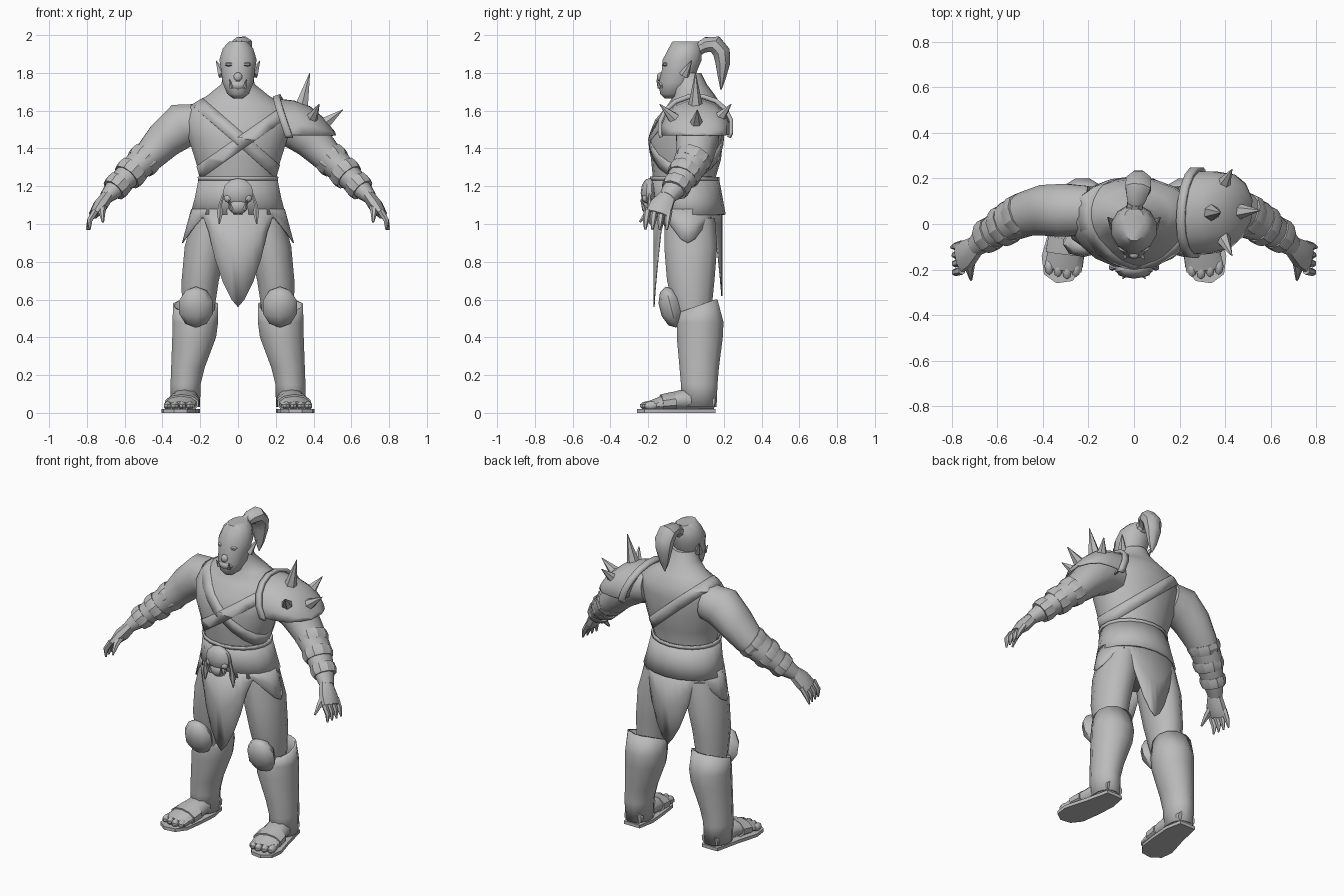
import bpy, bmesh, math
from mathutils import Vector, Matrix

cube = bpy.data.objects.get("Cube")
if cube:
    bpy.data.objects.remove(cube)

grey = bpy.data.materials.new("plain_grey")
grey.use_nodes = True
grey.diffuse_color = (0.5, 0.5, 0.5, 1)
grey.node_tree.nodes["Principled BSDF"].inputs["Base Color"].default_value = (0.5, 0.5, 0.5, 1)
UP = Vector((0, 0, 1))
SIDES = (("left", 1), ("right", -1))


def finish(name, bm, side=1, thick=0, angle=40):
    """Turn a bmesh into a shaded object, flipped in x for the right side."""
    for v in bm.verts:
        v.co.x *= side
    bmesh.ops.recalc_face_normals(bm, faces=bm.faces)
    mesh = bpy.data.meshes.new(name)
    bm.to_mesh(mesh)
    bm.free()
    mesh.materials.append(grey)
    ob = bpy.data.objects.new(name, mesh)
    bpy.context.collection.objects.link(ob)
    if thick:
        mod = ob.modifiers.new("thickness", "SOLIDIFY")
        mod.thickness = thick
    bpy.ops.object.select_all(action="DESELECT")
    ob.select_set(True)
    bpy.context.view_layer.objects.active = ob
    bpy.ops.object.shade_smooth_by_angle(angle=math.radians(angle))
    return ob


def loft(sections, n=14, normal=None, ref=(0, 1, 0), caps=True):
    """Skin elliptical rings given as x, y, z, across radius, depth radius."""
    bm = bmesh.new()
    pts = [Vector(s[:3]) for s in sections]
    rings = []
    for i, s in enumerate(sections):
        t = normal or pts[min(i + 1, len(pts) - 1)] - pts[max(i - 1, 0)]
        t = Vector(t).normalized()
        u = Vector(ref)
        u = (u - t * u.dot(t)).normalized()
        v = t.cross(u)
        angles = [2 * math.pi * (k + 0.5) / n for k in range(n)]
        rings.append([bm.verts.new(pts[i] + v * s[3] * math.cos(a) + u * s[4] * math.sin(a))
                      for a in angles])
    for r, q in zip(rings, rings[1:]):
        for k in range(n):
            bm.faces.new((r[k], r[(k + 1) % n], q[(k + 1) % n], q[k]))
    if caps:
        bm.faces.new(rings[0])
        bm.faces.new(rings[-1])
    return bm


def cut(bm, co, no):
    geom = bm.verts[:] + bm.edges[:] + bm.faces[:]
    bmesh.ops.bisect_plane(bm, geom=geom, plane_co=co, plane_no=no, clear_outer=True)


def ball(name, co, size, side=1, tilt=0, seg=10):
    bm = bmesh.new()
    m = Matrix.Translation(co) @ Matrix.Rotation(tilt, 4, "X") @ Matrix.Diagonal((*size, 1))
    bmesh.ops.create_uvsphere(bm, u_segments=seg, v_segments=seg // 2 + 1, radius=1, matrix=m)
    return finish(name, bm, side)


def spike(name, base, tip, r, side=1, n=6):
    ref = (0, 1, 0) if abs(tip[1] - base[1]) < 0.08 else (1, 0, 0)
    return finish(name, loft([(*base, r, r), (*tip, 0.002, 0.002)], n, ref=ref), side, angle=20)


# Torso and neck
body = [(0, .03, .92, .15, .11), (0, .03, 1.0, .22, .15), (0, .01, 1.1, .225, .16),
        (0, -.01, 1.24, .2, .165), (0, 0, 1.34, .23, .185), (0, 0, 1.45, .265, .197),
        (0, .02, 1.55, .285, .185), (0, .045, 1.62, .265, .15), (0, .045, 1.68, .165, .11),
        (0, .02, 1.74, .09, .09), (0, 0, 1.8, .075, .08)]
finish("torso", loft(body, 18, UP), angle=60)

# Crossed chest straps cut from a slightly larger shell of the torso
for name, lean, height, front_only in (("long_strap", .87, 1.46, False), ("short_strap", -.7, 1.42, True)):
    shell = loft([(x, y, z, a + .004, b + .004) for x, y, z, a, b in body[3:9]], 18, UP, caps=False)
    no = Vector((lean, 0, 1)).normalized()
    mid = Vector((0, 0, height))
    cut(shell, mid + no * .033, no)
    cut(shell, mid - no * .033, -no)
    if front_only:
        cut(shell, (0, -.02, 0), (0, 1, 0))
    finish(name, shell, thick=.006)

# Wide belt with a raised upper rim
finish("belt", loft([(0, .018, 1.05, .256, .192), (0, .01, 1.14, .232, .184),
                     (0, -.005, 1.24, .212, .18)], 18, UP, caps=False), thick=.012)
finish("belt_rim", loft([(0, -.005, 1.23, .215, .182), (0, -.007, 1.25, .217, .184)],
                        18, UP, caps=False), thick=.012)

# Skirt: front and back cloths and hip flaps share one scalloped hem
hem = [(0, .56), (8, .6), (18, .69), (28, .82), (37, .96), (47, 1.04), (60, .99),
       (78, .92), (90, .9), (102, .92), (120, .99), (133, 1.04), (143, .96),
       (152, .85), (162, .73), (172, .65), (180, .62)]
hem = hem + [(360 - a, z) for a, z in hem[-2:0:-1]]
bm = bmesh.new()
rows = []
for a, z in hem:
    p = Vector((math.sin(math.radians(a)), -math.cos(math.radians(a)), 0))
    rows.append([bm.verts.new((p.x * (.248 + .27 * p.x ** 2 * k * (1.08 - z)), p.y * .182 + .01,
                               1.08 + (z - 1.08) * k)) for k in (0, .5, 1)])
for r, q in zip(rows, rows[1:] + rows[:1]):
    for k in range(2):
        bm.faces.new((r[k], q[k], q[k + 1], r[k + 1]))
finish("skirt_cloth", bm, thick=.006)

# Skull buckle with horns and tassels
ball("buckle_skull", (0, -.195, 1.165), (.085, .045, .078))
ball("buckle_jaw", (0, -.2, 1.095), (.055, .035, .045))
for side, s in SIDES:
    ball(side + "_buckle_cheek", (.05, -.212, 1.135), (.025, .02, .022), s, seg=8)
    spike(side + "_buckle_tusk", (.035, -.22, 1.075), (.05, -.24, 1.13), .012, s)
    finish(side + "_tassel", loft([(.075, -.19, 1.16, .008, .008), (.095, -.195, 1.1, .01, .01),
                                   (.095, -.19, 1.06, .018, .016), (.1, -.19, 1.0, .004, .004)], 6), s)

# Head
finish("head", loft([(0, -.085, 1.665, .025, .03), (0, -.07, 1.69, .06, .07),
                     (0, -.05, 1.75, .085, .097), (0, -.035, 1.81, .092, .097),
                     (0, -.02, 1.87, .102, .107), (0, -.005, 1.93, .083, .09),
                     (0, 0, 1.965, .05, .075)], 12, UP), angle=50)
ball("muzzle", (0, -.118, 1.735), (.05, .035, .03))
ball("nose", (0, -.135, 1.778), (.024, .02, .025), seg=8)
for side, s in SIDES:
    ball(side + "_brow", (.036, -.103, 1.845), (.036, .022, .013), s, seg=8)
    spike(side + "_tusk", (.035, -.14, 1.722), (.045, -.155, 1.765), .011, s)
    spike(side + "_ear", (.08, -.01, 1.79), (.116, .03, 1.865), .028, s)

# Topknot
finish("hair_tie", loft([(0, .045, 1.915, .04, .04), (.005, .095, 1.945, .036, .036)], 8, ref=(1, 0, 0)))
finish("ponytail", loft([(0, .065, 1.925, .03, .025), (.01, .11, 1.95, .043, .045),
                         (.018, .155, 1.95, .05, .06), (.02, .188, 1.91, .05, .06),
                         (.02, .195, 1.85, .042, .05), (.02, .19, 1.77, .022, .03),
                         (.02, .185, 1.71, .003, .003)], 8, ref=(1, 0, 0)))

arm = [(.2, .06, 1.53, .11, .11), (.3, .06, 1.52, .125, .12), (.39, .06, 1.445, .105, .115),
       (.47, .045, 1.36, .086, .1), (.55, .01, 1.29, .078, .09),
       (.64, -.05, 1.2, .06, .068), (.7, -.1, 1.14, .036, .045)]
boot = [(.278, .07, .03, .08, .095), (.278, .07, .15, .082, .1), (.265, .07, .24, .092, .108),
        (.232, .073, .4, .12, .126), (.226, .075, .48, .125, .128), (.225, .07, .6, .122, .1)]
for side, s in SIDES:
    # Arm, wrapped bracer bands and hand
    finish(side + "_arm", loft(arm, 12), s, angle=60)
    for i, (k, r) in enumerate(((0, .094), (.5, .088), (1, .074))):
        c = Vector((.5, .035, 1.335)).lerp(Vector((.64, -.05, 1.2)), k)
        d = Vector((.12, -.08, -.13)).normalized() * .03
        finish(f"{side}_bracer_band_{i}", loft([(*(c - d), r * .97, r * 1.03), (*c, r, r * 1.08),
               (*(c + d), r * .9, r * .97)], 10, d), s, angle=25)
    finish(side + "_hand", loft([(.69, -.095, 1.15, .035, .045), (.73, -.13, 1.095, .04, .065),
                                 (.765, -.15, 1.05, .025, .068)], 8), s)
    for i in range(4):
        y = -.09 - .038 * i
        finish(f"{side}_finger_{i}", loft([(.755, y, 1.07, .018, .019), (.785, y - .008, 1.02, .016, .017),
               (.802 - .006 * i, y - .012, .97, .005, .006)], 6), s)
    finish(side + "_thumb", loft([(.715, -.15, 1.1, .022, .022), (.72, -.205, 1.06, .018, .018),
                                  (.715, -.245, 1.01, .006, .006)], 6, ref=(1, 0, 0)), s)

    # Thigh, knee pad and boot
    finish(side + "_thigh", loft([(.215, .05, .42, .075, .08), (.21, .035, .56, .09, .105),
           (.2, .025, .7, .102, .13), (.172, .025, .88, .114, .145), (.14, .02, 1.03, .105, .138)],
           12, UP), s, angle=60)
    ball(side + "_knee_pad", (.222, -.08, .56), (.095, .062, .112), s, tilt=.25, seg=8)
    shaft = loft(boot, 12, UP, caps=False)
    cut(shaft, (0, .07, .57), (0, -.35, 1))
    finish(side + "_boot", shaft, s, thick=.012, angle=50)

    # Foot, sole and toes
    finish(side + "_foot", loft([(.272, .15, .055, .06, .045), (.28, 0, .07, .075, .06),
                                 (.295, -.1, .055, .085, .045), (.31, -.2, .035, .085, .025)],
                                10, ref=UP), s, angle=50)
    sole = bmesh.new()
    outline = ((.22, .155), (.33, .155), (.365, .0), (.405, -.14), (.395, -.22), (.34, -.26),
               (.27, -.25), (.225, -.19), (.21, -.08), (.2, .05))
    base = sole.faces.new([sole.verts.new((x, y, 0)) for x, y in outline])
    top = bmesh.ops.extrude_face_region(sole, geom=[base])["geom"]
    for v in top:
        if isinstance(v, bmesh.types.BMVert):
            v.co.z = .02
    finish(side + "_sole", sole, s)
    for i in range(4):
        ball(f"{side}_toe_{i}", (.255 + .039 * i, -.205 + .01 * abs(i - 1), .038),
             (.022, .04, .024), s, seg=8)
    finish(side + "_foot_strap", loft([(.29, -.06, .058, .09, .055), (.298, -.13, .05, .094, .048)],
                                      10, ref=UP), s)

# Spiked shoulder plate on the left, its rim leaning towards the neck
slope = Vector((.94, -.06, .33))
dome = loft([(.265, .05, 1.505, .17, .185), (.35, .05, 1.5, .165, .183), (.425, .055, 1.495, .138, .165),
             (.48, .06, 1.48, .09, .12), (.515, .06, 1.475, .02, .05)], 16, slope)
cut(dome, (0, 0, 1.47), (0, 0, -1))
finish("shoulder_plate", dome, thick=.01, angle=50)
rim = loft([(.247, .052, 1.505, .185, .2), (.282, .05, 1.515, .186, .203)], 16, slope, caps=False)
cut(rim, (0, 0, 1.455), (0, 0, -1))
finish("shoulder_plate_rim", rim, thick=.02)
for i, (base, tip) in enumerate((((.338, .05, 1.63), (.38, .05, 1.8)),
                                 ((.455, .055, 1.53), (.555, .06, 1.605)),
                                 ((.385, -.055, 1.55), (.43, -.14, 1.635)),
                                 ((.385, .165, 1.55), (.43, .24, 1.635)))):
    spike(f"shoulder_spike_{i}", base, tip, .038)
